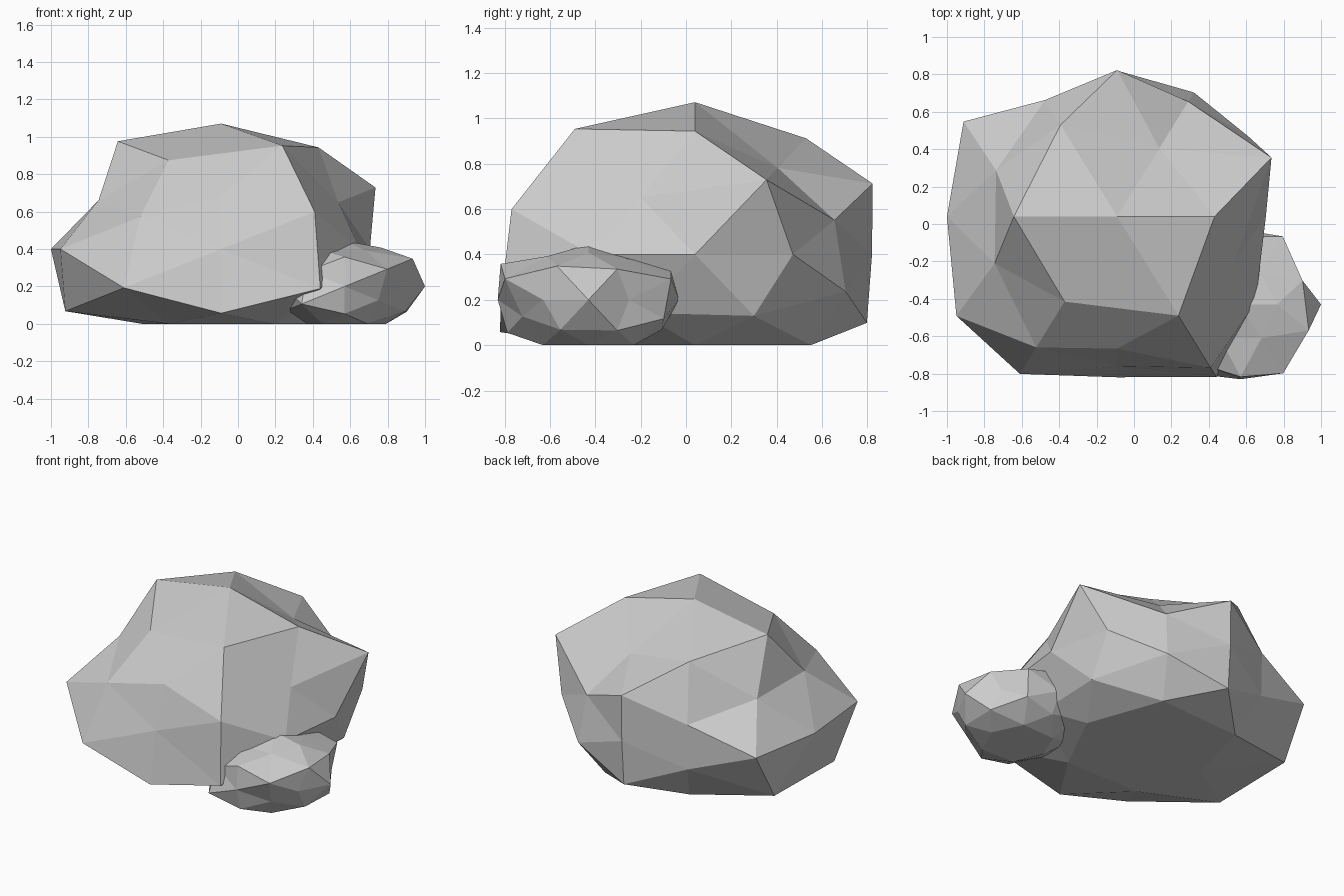
import bpy, bmesh
from mathutils import Vector

if "Cube" in bpy.data.objects:
    bpy.data.objects.remove(bpy.data.objects["Cube"])

# Direction families of a once-subdivided icosahedron (12 corners + 30 edge midpoints)
FAMILIES = [(1, 0, 0), (0, 1, 0), (0, 0, 1),
            (.526, 0, .851), (0, .851, .526), (.851, .526, 0),
            (.309, .5, .809), (.5, .809, .309), (.809, .309, .5)]


def signed(v):
    """All sign variants of a direction, negative first, z changing fastest."""
    s = [(-1, 1) if c else (1,) for c in v]
    return [Vector((v[0] * a, v[1] * b, v[2] * c))
            for a in s[0] for b in s[1] for c in s[2]]


def rock(name, centre, squash, radii):
    """Faceted rock: each sphere direction pushed to its own radius, base cut flat at z = 0."""
    bm = bmesh.new()
    placed = []
    for family, row in zip(FAMILIES, radii):
        for d, r in zip(signed(family), row):
            p = Vector(centre) + Vector((d.x * r, d.y * r, d.z * r * squash))
            p.z = max(p.z, 0)
            placed.append((bm.verts.new(d.normalized()), p))
    bmesh.ops.convex_hull(bm, input=bm.verts[:])
    for v, p in placed:
        v.co = p
    bmesh.ops.recalc_face_normals(bm, faces=bm.faces[:])
    mesh = bpy.data.meshes.new(name)
    bm.to_mesh(mesh)
    bm.free()
    obj = bpy.data.objects.new(name, mesh)
    bpy.context.collection.objects.link(obj)
    return obj


# Large boulder
rock("large_boulder", (-.09, .04, .4), .645, [
    (.91, .795), (.8, .78), (.9, 1.04),
    (.8, 1.05, .95, .99), (1.01, .83, .89, .92), (1.01, .965, .87, .82),
    (.9, .91, .95, .98, .9, 1.06, 1.02, .73),
    (1.04, .865, .765, .77, 1.06, 1.0, .82, .76),
    (1.03, .81, 1.02, .80, .8, .775, .84, 1.02)])

# Small stone leaning against its front right corner
rock("small_stone", (.57, -.43, .2), .66, [
    (.38, .43), (.4, .4), (.4, .37),
    (.38, .38, .42, .37), (.42, .455, .38, .425), (.38, .38, .38, .34),
    (.38, .36, .38, .35, .4, .36, .4, .34),
    (.46, .4, .4, .4, .36, .455, .41, .45),
    (.38, .38, .38, .38, .4, .45, .41, .41)])
